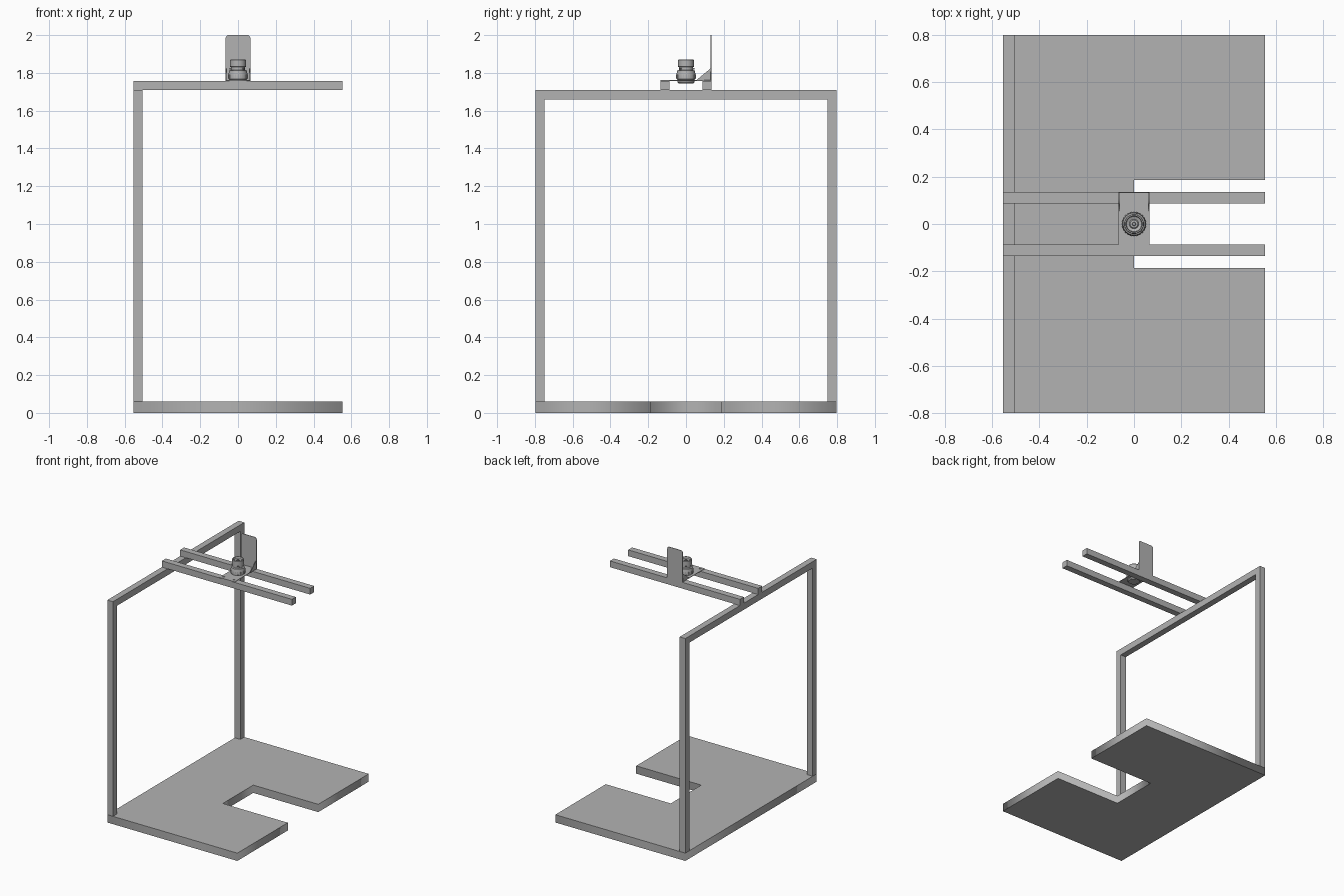
import bpy
import bmesh
from math import pi, cos, sin
from mathutils import Matrix

old = bpy.data.objects.get("Cube")
if old:
    bpy.data.objects.remove(old, do_unlink=True)

grey = bpy.data.materials.new("mid grey")
grey.use_nodes = True
colour = (0.45, 0.45, 0.45, 1)
grey.diffuse_color = colour
grey.node_tree.nodes["Principled BSDF"].inputs["Base Color"].default_value = colour


def add_object(name, mesh):
    ob = bpy.data.objects.new(name, mesh)
    bpy.context.collection.objects.link(ob)
    mesh.materials.clear()
    mesh.materials.append(grey)
    return ob


def box(name, low, high):
    bm = bmesh.new()
    bmesh.ops.create_cube(bm, size=1)
    for v in bm.verts:
        v.co = [(a + b) / 2 + c * (b - a) for a, b, c in zip(low, high, v.co)]
    mesh = bpy.data.meshes.new(name)
    bm.to_mesh(mesh)
    bm.free()
    return add_object(name, mesh)


def circle(x, y, r, n=24):
    return [(x + r * cos(2 * pi * i / n), y + r * sin(2 * pi * i / n)) for i in range(n)]


def slab(name, loops, thickness, matrix):
    """Flat sheet: first loop is the outline, the others are holes."""
    curve = bpy.data.curves.new(name, "CURVE")
    curve.dimensions = "2D"
    curve.fill_mode = "BOTH"
    curve.extrude = thickness / 2
    for loop in loops:
        spline = curve.splines.new("POLY")
        spline.points.add(len(loop) - 1)
        for p, (x, y) in zip(spline.points, loop):
            p.co = (x, y, 0, 1)
        spline.use_cyclic_u = True
    temp = bpy.data.objects.new(name + " outline", curve)
    bpy.context.collection.objects.link(temp)
    graph = bpy.context.evaluated_depsgraph_get()
    mesh = bpy.data.meshes.new_from_object(temp.evaluated_get(graph))
    bpy.data.objects.remove(temp, do_unlink=True)
    bm = bmesh.new()
    bm.from_mesh(mesh)
    bmesh.ops.remove_doubles(bm, verts=bm.verts, dist=0.00001)
    bmesh.ops.recalc_face_normals(bm, faces=bm.faces)
    bm.to_mesh(mesh)
    bm.free()
    mesh.transform(matrix)
    return add_object(name, mesh)


def lathe(name, profile, steps=40):
    bm = bmesh.new()
    verts = [bm.verts.new((r, 0, z)) for r, z in profile]
    edges = [bm.edges.new(pair) for pair in zip(verts, verts[1:])]
    bmesh.ops.spin(bm, geom=verts + edges, axis=(0, 0, 1), cent=(0, 0, 0),
                   angle=2 * pi, steps=steps)
    bmesh.ops.remove_doubles(bm, verts=bm.verts, dist=0.00005)
    bmesh.ops.recalc_face_normals(bm, faces=bm.faces)
    mesh = bpy.data.meshes.new(name)
    bm.to_mesh(mesh)
    bm.free()
    ob = add_object(name, mesh)
    bpy.ops.object.select_all(action="DESELECT")
    ob.select_set(True)
    bpy.context.view_layer.objects.active = ob
    bpy.ops.object.shade_smooth_by_angle(angle=pi / 6)
    return ob


# Base board with a slot cut in from the open side
W, D, S = 0.553, 0.798, 0.185
slab("base_board", [[(-W, -D), (W, -D), (W, -S), (0, -S), (0, S), (W, S), (W, D), (-W, D)]],
     0.06, Matrix.Translation((0, 0, 0.03)))

# Upright frame and the two rails
for side, name in ((-1, "front"), (1, "back")):
    ys = sorted((side * D, side * (D - 0.048)))
    box(name + "_post", (-W, ys[0], 0.06), (-W + 0.048, ys[1], 1.66))
    ys = sorted((side * 0.087, side * 0.135))
    box(name + "_rail", (-W, ys[0], 1.71), (W, ys[1], 1.758))
box("top_crossbar", (-W, -D, 1.66), (-W + 0.048, D, 1.71))

# Mounting plate with bolt holes and a lens opening
H = 0.065
holes = [circle(sx * 0.044, sy * 0.112, 0.009) for sx in (-1, 1) for sy in (-1, 1)]
slab("mounting_plate", [[(-H, -0.135), (H, -0.135), (H, 0.135), (-H, 0.135)],
                        circle(0, 0, 0.045, 40)] + holes,
     0.004, Matrix.Translation((0, 0, 1.76)))

# Upright back plate with rounded top corners
R = 0.015
arc = [i * pi / 12 for i in range(7)]
outline = [(-H, 1.758), (H, 1.758)]
outline += [(H - R + R * cos(a), 2 - R + R * sin(a)) for a in arc]
outline += [(-H + R - R * sin(a), 2 - R + R * cos(a)) for a in arc]
slab("back_plate", [outline], 0.004,
     Matrix.Translation((0, 0.133, 0)) @ Matrix.Rotation(pi / 2, 4, "X"))

# Triangular gussets, drawn in y and z
to_side = Matrix(((0, 0, 1, 0), (1, 0, 0, 0), (0, 1, 0, 0), (0, 0, 0, 1)))
for side, name in ((-1, "right"), (1, "left")):
    slab(name + "_gusset", [[(0.053, 1.76), (0.133, 1.76), (0.133, 1.826)]], 0.004,
         Matrix.Translation((side * 0.063, 0, 0)) @ to_side)

# Lens body: mount, focus ring, barrel and recessed front
lathe("lens_body", [(0, 1.745), (0.04, 1.745), (0.046, 1.752), (0.046, 1.765),
                    (0.051, 1.768), (0.051, 1.795), (0.047, 1.803), (0.047, 1.812),
                    (0.037, 1.815), (0.037, 1.83), (0.042, 1.833), (0.042, 1.868),
                    (0.039, 1.872), (0.034, 1.872), (0.032, 1.855), (0.02, 1.85),
                    (0.016, 1.856), (0, 1.859)])
lathe("lens_centre_cap", [(0, 1.868), (0.006, 1.868), (0.008, 1.865), (0.008, 1.85)], 20)

# Grip ribs on the focus ring and small locking screws
for i in range(24):
    rib = box("focus_rib", (0.05, -0.003, 1.771), (0.053, 0.003, 1.792))
    rib.rotation_euler.z = 2 * pi * i / 24
for i in range(3):
    screw = box("locking_screw", (0.035, -0.004, 1.819), (0.046, 0.004, 1.827))
    screw.rotation_euler.z = 2 * pi * i / 3 - pi / 4
